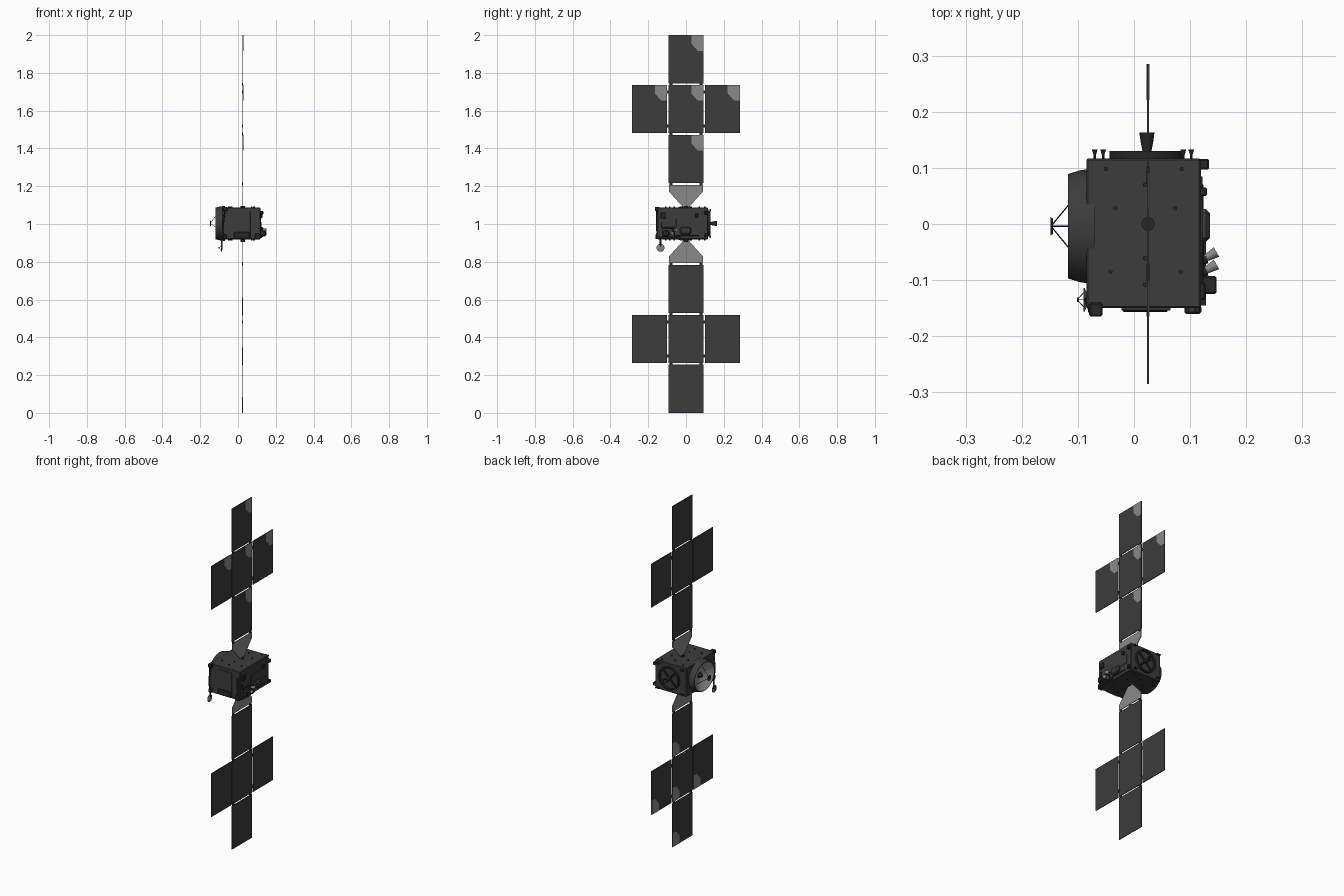
import bpy, bmesh, math
from mathutils import Vector, Matrix

if "Cube" in bpy.data.objects:
    bpy.data.objects.remove(bpy.data.objects["Cube"])


def material(name, v):
    m = bpy.data.materials.new(name)
    m.use_nodes = True
    c = (v, v, v, 1)
    m.diffuse_color = c
    m.node_tree.nodes["Principled BSDF"].inputs["Base Color"].default_value = c
    return m


foil = material("dark foil", 0.045)
cell = material("solar cell grey", 0.045)
black = material("black fittings", 0.02)
grey = material("mid grey", 0.25)
pale = material("dish grey", 0.3)

CX, CZ = 0.025, 1.003


def finish(name, bm, mat, smooth=False):
    bmesh.ops.recalc_face_normals(bm, faces=bm.faces)
    me = bpy.data.meshes.new(name)
    bm.to_mesh(me)
    bm.free()
    me.materials.append(mat)
    ob = bpy.data.objects.new(name, me)
    bpy.context.collection.objects.link(ob)
    if smooth:
        bpy.ops.object.select_all(action="DESELECT")
        ob.select_set(True)
        bpy.context.view_layer.objects.active = ob
        bpy.ops.object.shade_smooth_by_angle()
    return ob


def box(name, x, y, z, mat=foil, bevel=0):
    """Box from three (low, high) ranges."""
    bm = bmesh.new()
    bmesh.ops.create_cube(bm, size=1)
    for v in bm.verts:
        v.co = [r[0] + (c + 0.5) * (r[1] - r[0]) for c, r in zip(v.co, (x, y, z))]
    if bevel:
        bmesh.ops.bevel(bm, geom=bm.edges[:], offset=bevel, segments=1, affect="EDGES")
    return finish(name, bm, mat)


def rod(name, a, b, r, mat=black, r2=None, n=8):
    """Round bar or cone between two points."""
    a, b = Vector(a), Vector(b)
    d = b - a
    bm = bmesh.new()
    bmesh.ops.create_cone(bm, cap_ends=True, segments=n, radius1=r,
                          radius2=r if r2 is None else r2, depth=d.length)
    turn = d.to_track_quat("Z", "Y").to_matrix().to_4x4()
    bmesh.ops.transform(bm, verts=bm.verts, matrix=Matrix.Translation((a + b) / 2) @ turn)
    return finish(name, bm, mat, True)


def plate(name, x, thick, outline, mat):
    """Flat (y, z) outline extruded along x."""
    bm = bmesh.new()
    f = bm.faces.new([bm.verts.new((x - thick / 2, y, z)) for y, z in outline])
    new = bmesh.ops.extrude_face_region(bm, geom=[f])["geom"]
    bmesh.ops.translate(bm, vec=(thick, 0, 0),
                        verts=[v for v in new if isinstance(v, bmesh.types.BMVert)])
    return finish(name, bm, mat)


def lathe(name, profile, centre, axis, mat, n=40, zscale=1):
    """Spin (along, radius) points about the x or y axis."""
    bm = bmesh.new()
    vs = [bm.verts.new((a, 0, r) if axis == "x" else (0, a, r)) for a, r in profile]
    es = [bm.edges.new(p) for p in zip(vs, vs[1:])]
    bmesh.ops.spin(bm, geom=vs + es, cent=(0, 0, 0), steps=n, angle=2 * math.pi,
                   axis=(1, 0, 0) if axis == "x" else (0, 1, 0))
    bmesh.ops.remove_doubles(bm, verts=bm.verts, dist=1e-5)
    for v in bm.verts:
        v.co.z *= zscale
        v.co += Vector(centre)
    return finish(name, bm, mat, True)


# Solar wings: the lower one is the upper one turned half round about y
def wing(label, s):
    def zs(pts):
        return [(y, 1 + s * (z - 1)) for y, z in pts]

    def panel(name, y, z):
        plate(label + name, CX, 0.004, zs([(y - .092, z), (y + .092, z),
              (y + .092, z + .255), (y - .092, z + .255)]), cell)
        top, edge = z + .255, y + .092
        plate(label + name + "_corner", CX + s * .0023, 0.001,
              zs([(edge, top), (edge - .064, top), (edge - .064, top - .045),
                  (edge - .03, top - .083), (edge, top - .083)]), grey)

    panel("_inner_panel", 0, 1.217)
    panel("_middle_panel", 0, 1.481)
    panel("_outer_panel", 0, 1.745)
    panel("_front_panel", -.193, 1.481)
    panel("_back_panel", .193, 1.481)
    plate(label + "_yoke", CX, 0.004, zs([(-.012, 1.085), (.012, 1.085), (.09, 1.172),
          (.09, 1.207), (-.09, 1.207), (-.09, 1.172)]), grey)
    # Hinges bridging the gaps
    for z in (1.212, 1.4765, 1.7405):
        for y in (-.08, .08):
            plate(label + "_hinge", CX, 0.005, zs([(y - .008, z - .007), (y + .008, z - .007),
                  (y + .008, z + .007), (y - .008, z + .007)]), black)
    for y in (-.0965, .0965):
        for z in (1.52, 1.70):
            plate(label + "_side_hinge", CX, 0.005, zs([(y - .007, z - .008), (y + .007, z - .008),
                  (y + .007, z + .008), (y - .007, z + .008)]), black)
    # Drive joint at the body
    rod(label + "_drive", (CX, 0, 1 + s * .075), (CX, 0, 1 + s * .094), .012, black, n=16)


wing("upper", 1)
wing("lower", -1)

# Body with small mounting studs above and below
box("body", (-.085, .119), (-.15, .117), (.919, 1.087), foil, .003)
studs = [(-.05, .098), (.085, .098), (.02, .07), (-.033, .028), (.073, .028),
         (.02, -.061), (-.042, -.085), (.083, -.085), (.02, -.108)]
for x, y in studs:
    rod("stud", (x, y, .913), (x, y, 1.093), .004, black)

# Main dish facing the right side, in a slightly tapered skirt
DC = (0, -.004, CZ)
lathe("dish_skirt", [(-.07, .103), (-.095, .1), (-.118, .093), (-.118, .09)], DC, "x", foil, 24, .9)
bowl = [(-.083 - .035 * (i / 8) ** 2, .0905 * i / 8) for i in range(9)]
lathe("dish_bowl", bowl, DC, "x", pale, zscale=.9)
hub = (-.148, -.004, CZ)
for i in range(3):
    a = math.radians(90 + 120 * i)
    foot = (-.105, -.004 + .06 * math.cos(a), CZ + .055 * math.sin(a))
    rod("feed_strut", foot, hub, .0013, black, n=6)
rod("feed_reflector", (-.149, -.004, CZ), (-.144, -.004, CZ), .017, black, .013, 16)
rod("feed_horn", (-.083, -.004, CZ), (-.104, -.004, CZ), .012, black, .007, 16)

# Back: adapter ring, crossed braces and main engine
ring = [(.115, .067), (.13, .067), (.13, .059), (.115, .059)]
lathe("adapter_ring", ring, (CX - .002, 0, CZ), "y", black)
for s in (-1, 1):
    rod("ring_brace", (CX - .046, .121, CZ - s * .044), (CX + .042, .121, CZ + s * .044), .005, black)
nozzle = [(.117, .012), (.13, .008), (.145, .011), (.163, .0135), (.163, .0115), (.145, .008), (.132, 0)]
lathe("engine_nozzle", nozzle, (.023, 0, CZ), "y", black, 20)

# Corner thrusters on the back
for x in (-.07, -.055, .088, .102):
    for z in (.932, 1.074):
        rod("thruster_stem", (x, .112, z), (x, .124, z), .002)
        rod("thruster_bell", (x, .122, z), (x, .133, z), .002, black, .0055, 10)
for z in (.94, 1.06):
    box("back_corner_unit", (.112, .134), (.097, .116), (z - .01, z + .01), black, .003)

# Left side: equipment bay, star trackers, boxes and pipes
box("equipment_bay", (.115, .135), (-.032, .027), (.945, .985), foil, .007)
box("access_panel", (.115, .122), (-.052, .085), (.975, 1.03), foil, .001)
box("side_unit", (.115, .13), (.05, .065), (1.035, 1.055), black, .002)
for y, z in ((-.062, .968), (-.084, .95)):
    rod("tracker_base", (.112, y - .006, z), (.13, y, z), .008, black, n=12)
    rod("tracker_baffle", (.126, y, z), (.147, y + .012, z), .006, grey, .01, 14)
box("lower_instrument", (.115, .147), (-.125, -.093), (.935, .965), black, .003)
box("instrument_shelf", (.115, .128), (-.145, -.03), (.925, .935), black)
box("upper_instrument", (.115, .127), (-.135, -.105), (1.03, 1.06), black, .002)
pipe = [(-.13, 1.01), (-.13, .98), (-.06, .98), (-.06, .94), (.07, .94)]
for (y1, z1), (y2, z2) in zip(pipe, pipe[1:]):
    rod("side_pipe", (.121, y1, z1), (.121, y2, z2), .003)

# Front: hatch frame, corner blocks and antenna boom
box("front_hatch", (-.022, .065), (-.154, -.148), (.925, 1.07), foil, .001)
box("front_unit", (-.02, .06), (-.157, -.149), (.923, .958), black, .002)
box("front_left_block", (.09, .12), (-.16, -.145), (.92, .95), black, .003)
box("front_left_bracket", (.098, .108), (-.157, -.145), (.95, 1.05), foil)
box("front_right_block", (-.08, -.056), (-.165, -.14), (1.068, 1.091), black, .003)
box("front_right_foot", (-.08, -.06), (-.162, -.14), (.92, .945), black, .003)
boom = [(-.068, -.156, 1.08), (-.078, -.156, 1.0), (-.078, -.152, .94), (-.086, -.135, .915),
        (-.086, -.135, .872)]
for a, b in zip(boom, boom[1:]):
    rod("antenna_boom", a, b, .004)

# Small steerable dish hanging below the front right corner
SD = (0, -.135, .874)
lathe("small_dish", [(-.084, 0), (-.085, .01), (-.09, .021), (-.088, .021), (-.083, .01), (-.082, 0)],
      SD, "x", grey, 24)
for i in range(3):
    a = math.radians(30 + 120 * i)
    rod("small_feed_strut", (-.088, -.135 + .017 * math.cos(a), .874 + .017 * math.sin(a)),
        (-.101, -.135, .874), .0009, black, n=6)
rod("small_feed", (-.102, -.135, .874), (-.098, -.135, .874), .004)
